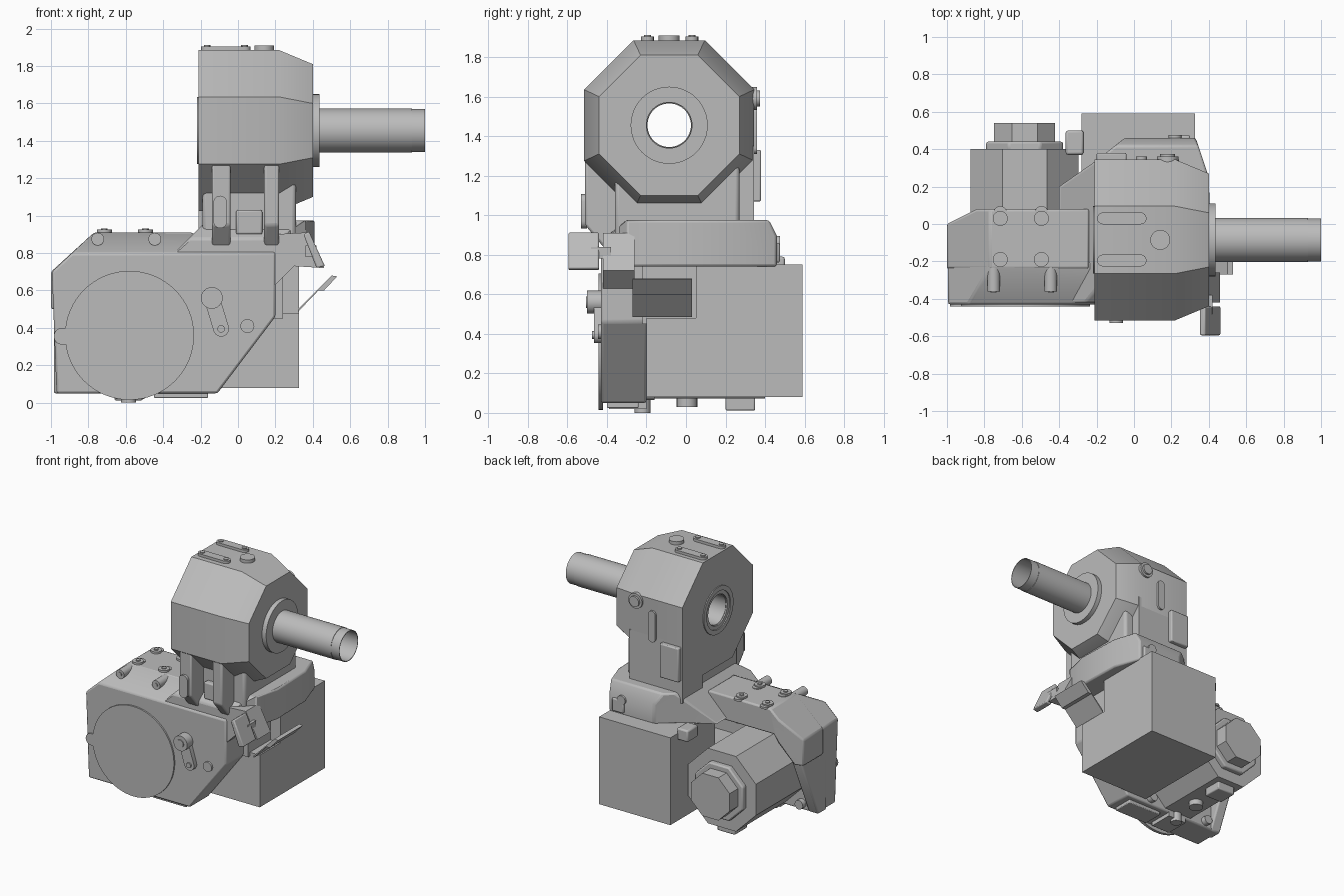
import bpy, bmesh, math
from mathutils import Vector, Matrix

if "Cube" in bpy.data.objects:
    bpy.data.objects.remove(bpy.data.objects["Cube"])

grey = bpy.data.materials.new("casting_grey")
grey.use_nodes = True
colour = (0.5, 0.5, 0.5, 1)
grey.diffuse_color = colour
grey.node_tree.nodes["Principled BSDF"].inputs["Base Color"].default_value = colour


def finish(name, bm, bevel=0):
    bmesh.ops.recalc_face_normals(bm, faces=bm.faces)
    mesh = bpy.data.meshes.new(name)
    bm.to_mesh(mesh)
    bm.free()
    mesh.materials.append(grey)
    ob = bpy.data.objects.new(name, mesh)
    bpy.context.collection.objects.link(ob)
    bpy.ops.object.select_all(action='DESELECT')
    ob.select_set(True)
    bpy.context.view_layer.objects.active = ob
    bpy.ops.object.shade_smooth_by_angle(angle=math.radians(30))
    if bevel:
        mod = ob.modifiers.new("soft_edges", 'BEVEL')
        mod.width, mod.segments = bevel, 2
    return ob


def place(axis, u, v, w):
    """Profile point (u, v) at depth w along the extrusion axis."""
    return {'x': (w, u, v), 'y': (u, w, v), 'z': (u, v, w)}[axis]


def prism(name, axis, profile, a, b, cuts=(), bevel=0):
    """Extrude a profile; each cut (point, normal) removes the side of the normal."""
    bm = bmesh.new()
    ends = [[bm.verts.new(place(axis, u, v, w)) for u, v in profile] for w in (a, b)]
    n = len(profile)
    for end in ends:
        bm.faces.new(end)
    for i in range(n):
        j = (i + 1) % n
        bm.faces.new((ends[0][i], ends[0][j], ends[1][j], ends[1][i]))
    for point, normal in cuts:
        cut = bmesh.ops.bisect_plane(bm, geom=bm.verts[:] + bm.edges[:] + bm.faces[:],
                                     plane_co=point, plane_no=normal, clear_outer=True)
        edges = [e for e in cut['geom_cut'] if isinstance(e, bmesh.types.BMEdge)]
        bmesh.ops.contextual_create(bm, geom=edges)
    return finish(name, bm, bevel)


def box(name, x, y, z, bevel=0):
    return prism(name, 'z', [(x[0], y[0]), (x[1], y[0]), (x[1], y[1]), (x[0], y[1])], *z, bevel=bevel)


def circle(u, v, r, n=32, turn=0.0):
    return [(u + r * math.cos(math.tau * (i + turn) / n),
             v + r * math.sin(math.tau * (i + turn) / n)) for i in range(n)]


def disc(name, axis, u, v, r, a, b, n=32, turn=0.0, bevel=0):
    return prism(name, axis, circle(u, v, r, n, turn), a, b, bevel=bevel)


def tube(name, outer, inner, a, b, y, z):
    """Hollow cylinder along x."""
    bm = bmesh.new()
    loops = [[bm.verts.new((w, u, v)) for u, v in circle(y, z, r, 48)]
             for r, w in ((outer, a), (outer, b), (inner, b), (inner, a))]
    for k in range(4):
        p, q = loops[k], loops[(k + 1) % 4]
        for i in range(48):
            j = (i + 1) % 48
            bm.faces.new((p[i], p[j], q[j], q[i]))
    return finish(name, bm)


def capsule(u1, v1, u2, v2, r, n=8):
    """Outline of a rounded bar."""
    base = math.atan2(v2 - v1, u2 - u1)
    pts = []
    for u, v, start in ((u2, v2, base - math.pi / 2), (u1, v1, base + math.pi / 2)):
        pts += [(u + r * math.cos(start + math.pi * i / n),
                 v + r * math.sin(start + math.pi * i / n)) for i in range(n + 1)]
    return pts


# Upper head: octagonal housing tapering to the shaft side, with a through bore
CY, CZ = -0.085, 1.455
bm = bmesh.new()
rings = []
for x, half, flat in ((-0.21, 0.43, 0.18), (0.22, 0.43, 0.18), (0.4, 0.355, 0.145)):
    outline = [(flat, half), (half, flat), (half, -flat), (flat, -half),
               (-flat, -half), (-half, -flat), (-half, flat), (-flat, half)]
    rings.append([bm.verts.new((x, CY + u, CZ + v)) for u, v in outline])
for p, q in zip(rings, rings[1:]):
    for i in range(8):
        j = (i + 1) % 8
        bm.faces.new((p[i], p[j], q[j], q[i]))
bm.faces.new(rings[0])
bm.faces.new(rings[-1])
head = finish("head_housing", bm)
cutter = disc("bore_cutter", 'x', CY, CZ, 0.116, -0.5, 0.8, n=48)
cutter.hide_render = True
bore = head.modifiers.new("bore", 'BOOLEAN')
bore.operation, bore.object, bore.solver = 'DIFFERENCE', cutter, 'EXACT'
bpy.context.view_layer.objects.active = head
bpy.ops.object.modifier_apply(modifier="bore")
bpy.data.objects.remove(cutter)

# Output shaft and bearing collars
tube("output_shaft", 0.118, 0.112, -0.2, 0.93, CY, CZ)
tube("shaft_tip", 0.115, 0.11, 0.93, 1.0, CY, CZ)
tube("shaft_collar", 0.195, 0.117, 0.39, 0.435, CY, CZ)
tube("rear_collar", 0.18, 0.145, -0.218, -0.2, CY, CZ)

# Neck between head and base, with front ribs and the back wall
box("neck_core", (-0.19, 0.31), (-0.36, 0.27), (0.8, 1.25), 0.02)
box("neck_back_wall", (-0.21, 0.24), (0.1, 0.345), (0.9, 1.35))
rib = [(-0.51, 1.28), (-0.51, 0.95), (-0.41, 0.83), (-0.25, 0.83), (-0.25, 1.28)]
for side, x in (("right", (-0.14, -0.04)), ("left", (0.14, 0.22))):
    prism("neck_rib_" + side, 'x', rib, *x, bevel=0.012)
box("neck_window_frame", (-0.01, 0.13), (-0.4, -0.3), (0.9, 1.03), 0.01)
prism("neck_front_plate", 'y', capsule(-0.095, 0.97, -0.095, 1.07, 0.037), -0.53, -0.5)

# Base saddle under the neck
saddle = [(-0.4, -0.42), (0.2, -0.42), (0.36, -0.3), (0.41, -0.1), (0.4, 0.25), (0.33, 0.46),
          (-0.05, 0.46), (-0.2, 0.34), (-0.4, 0.2)]
prism("base_saddle", 'z', saddle, 0.74, 0.975, bevel=0.012,
      cuts=[((-0.14, 0, 1.0), (-1, 0, 1)), ((0, -0.3, 0.975), (0, -0.8, 1)),
            ((0, 0.42, 0.975), (0, 1, 0.5))])
box("saddle_back_lug", (0.2, 0.3), (0.44, 0.475), (0.76, 0.86), 0.01)
disc("saddle_back_plug", 'y', 0.22, 0.86, 0.035, 0.44, 0.475)

# Gearbox: front casting, top cover and side arm
front = [(-0.97, 0.05), (-0.11, 0.05), (0.2, 0.46), (0.2, 0.9), (-0.77, 0.91), (-0.995, 0.7)]
slope = ((0, -0.23, 0.91), (0, -0.55, 1))
prism("gearbox_front", 'y', front, -0.43, -0.2, cuts=[slope], bevel=0.012)
cover = [(-1.0, 0.5), (-0.94, 0.5), (-0.8, 0.72), (-0.24, 0.72), (-0.24, 0.91),
         (-0.77, 0.91), (-1.0, 0.7)]
prism("gearbox_cover", 'y', cover, -0.24, 0.08, bevel=0.012,
      cuts=[((-1.0, 0, 0), (-0.5, 1, 0))])
prism("gearbox_side_arm", 'x', [(-0.3, 0.05), (-0.2, 0.05), (0.0, 0.5), (0.0, 0.66), (-0.3, 0.66)],
      -0.985, -0.9, bevel=0.012)

# Front access disc, lever and button
disc("access_disc", 'y', -0.58, 0.36, 0.345, -0.442, -0.42, n=64)
prism("access_disc_tab", 'y', capsule(-0.94, 0.355, -0.85, 0.355, 0.045), -0.441, -0.42)
prism("lever_arm", 'y', capsule(-0.14, 0.56, -0.09, 0.395, 0.042), -0.465, -0.42)
disc("lever_hub", 'y', -0.14, 0.56, 0.058, -0.5, -0.42)
disc("lever_hub_cap", 'y', -0.14, 0.56, 0.03, -0.507, -0.49)
disc("lever_pin", 'y', -0.09, 0.395, 0.02, -0.475, -0.46, n=16)
disc("front_button", 'y', 0.05, 0.41, 0.037, -0.445, -0.42)

# Bolts on the gearbox cover
for i, x in enumerate((-0.75, -0.445)):
    disc(f"slope_pin_{i}", 'y', x, 0.875, 0.034, -0.36, -0.2, n=24)
    disc(f"slope_pin_core_{i}", 'y', x, 0.875, 0.016, -0.367, -0.35, n=12)
for i, (x, dx) in enumerate(((-0.715, -0.04), (-0.495, 0.04))):
    for k, y in enumerate((0.03, -0.19)):
        prism(f"bolt_seat_{i}{k}", 'z', capsule(x, y, x, y + 0.03, 0.036), 0.9, 0.915)
        disc(f"bolt_{i}{k}", 'z', x, y, 0.04, 0.9, 0.925, n=24)
        disc(f"bolt_socket_{i}{k}", 'z', x, y, 0.018, 0.92, 0.932, n=6)

# Head fittings: top rails, top and back plugs, back bar and plate
for i, y in enumerate((0.03, -0.195)):
    prism(f"top_rail_{i}", 'z', capsule(-0.165, y, 0.035, y, 0.032), 1.88, 1.905)
    for k, x in enumerate((-0.165, 0.035)):
        disc(f"rail_screw_{i}{k}", 'z', x, y, 0.018, 1.9, 1.912, n=12)
disc("top_plug", 'z', 0.14, CY, 0.053, 1.87, 1.91)
disc("back_plug", 'y', 0.18, 1.59, 0.058, 0.33, 0.36)
disc("back_plug_cap", 'y', 0.18, 1.59, 0.04, 0.35, 0.375)
prism("back_bar", 'y', capsule(0.04, 1.34, 0.04, 1.52, 0.03), 0.33, 0.36)
box("back_plate", (-0.2, -0.04), (0.33, 0.38), (1.07, 1.33), 0.008)

# Octagonal motor with flange and end cap
MX, MZ = -0.585, 0.36
disc("motor_body", 'y', MX, MZ, 0.312, -0.21, 0.4, n=8, turn=0.5)
disc("motor_flange", 'y', MX, MZ, 0.222, 0.39, 0.44, n=8, turn=0.5, bevel=0.01)
disc("motor_end_cap", 'y', MX, MZ, 0.177, 0.43, 0.54, n=8, turn=0.5)
for i, (sx, sz) in enumerate(((1, 1), (1, -1), (-1, 1), (-1, -1))):
    disc(f"motor_bolt_{i}", 'y', MX + 0.26 * sx, MZ + 0.26 * sz, 0.035, -0.22, -0.16, n=16)

# Underside feet
box("motor_foot", (-0.66, -0.51), (0.2, 0.35), (0.012, 0.12), 0.008)
disc("middle_foot", 'z', MX, 0.005, 0.052, 0.03, 0.1, n=24)
disc("front_foot", 'z', MX, -0.22, 0.04, 0.0, 0.08, n=24)
box("front_foot_pad", (-0.66, -0.5), (-0.39, -0.2), (0.02, 0.06))
box("drain_plate", (-0.45, -0.16), (-0.4, -0.24), (0.025, 0.06), 0.006)

# Stepped control box
prism("control_box", 'x', [(-0.2, 0.08), (0.59, 0.08), (0.59, 0.75), (0.05, 0.75), (0.05, 0.48), (-0.2, 0.48)],
      -0.28, 0.325)
box("box_inner_wall", (0.1, 0.24), (-0.22, 0.06), (0.45, 0.76))
box("box_side_clip", (-0.365, -0.27), (0.37, 0.5), (0.7, 0.79), 0.012)

# Front bracket, clip and bent guide lip
prism("corner_bracket", 'y', [(0.19, 0.62), (0.3, 0.73), (0.46, 0.72), (0.36, 0.91), (0.19, 0.9)], -0.42, -0.26)
prism("front_clip", 'y', [(0.35, 0.9), (0.38, 0.915), (0.465, 0.73), (0.42, 0.72)], -0.595, -0.44, bevel=0.008)
box("clip_arm", (0.36, 0.42), (-0.48, -0.38), (0.78, 0.84))
prism("guide_lip", 'y', [(0.32, 0.5), (0.43, 0.61), (0.5, 0.68), (0.53, 0.675), (0.46, 0.6), (0.43, 0.6), (0.32, 0.485)],
      -0.27, 0.03)
